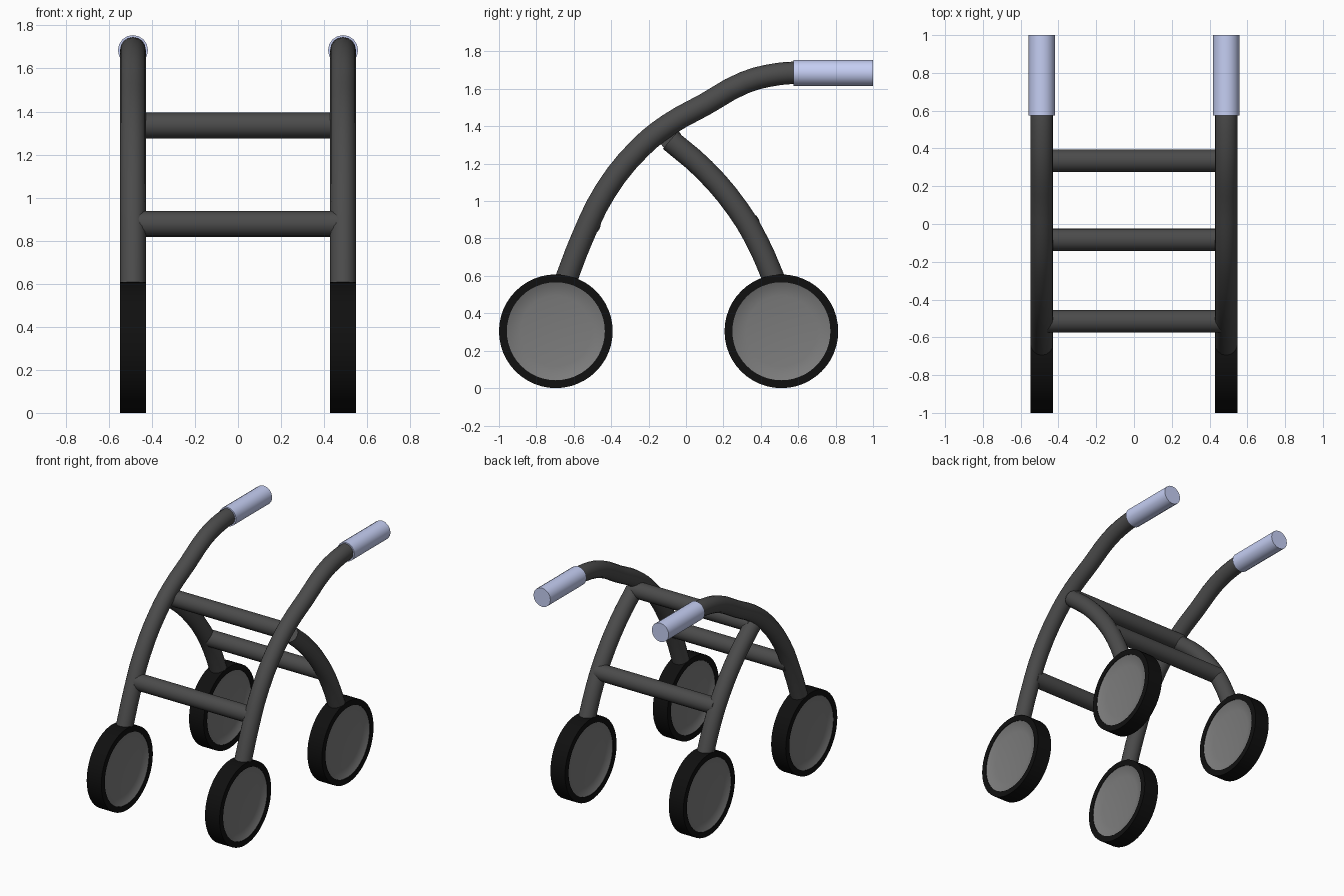
import bpy, bmesh
from math import pi, radians
from mathutils import Matrix, Vector

if "Cube" in bpy.data.objects:
    bpy.data.objects.remove(bpy.data.objects["Cube"])

X = 0.488          # side offset of the frame
R_TUBE = 0.06


def material(name, rgb):
    m = bpy.data.materials.new(name)
    m.diffuse_color = (*rgb, 1)
    m.use_nodes = True
    m.node_tree.nodes["Principled BSDF"].inputs["Base Color"].default_value = m.diffuse_color
    return m


DARK = material("dark_metal", (0.07, 0.07, 0.07))
RUBBER = material("black_rubber", (0.005, 0.005, 0.005))
HUB = material("hub_grey", (0.2, 0.2, 0.2))
GRIP = material("pale_blue_grip", (0.56, 0.62, 0.9))


def finish(ob, mat):
    ob.data.materials.clear()
    ob.data.materials.append(mat)
    bpy.ops.object.select_all(action='DESELECT')
    ob.select_set(True)
    bpy.context.view_layer.objects.active = ob
    bpy.ops.object.shade_smooth_by_angle(angle=radians(35))
    return ob


def rod(name, a, b, radius, mat):
    a, b = Vector(a), Vector(b)
    bpy.ops.mesh.primitive_cylinder_add(vertices=16, radius=radius, depth=(b - a).length,
                                        location=(a + b) / 2)
    ob = bpy.context.object
    ob.name = name
    ob.rotation_euler = (b - a).to_track_quat('Z', 'Y').to_euler()
    return finish(ob, mat)


def bent_tube(name, x, path):
    cu = bpy.data.curves.new(name, 'CURVE')
    cu.dimensions = '3D'
    cu.bevel_depth = R_TUBE
    cu.bevel_resolution = 6
    cu.use_fill_caps = True
    cu.resolution_u = 3
    sp = cu.splines.new('BEZIER')
    sp.bezier_points.add(len(path) - 1)
    for p, (y, z) in zip(sp.bezier_points, path):
        p.co = (x, y, z)
        p.handle_left_type = p.handle_right_type = 'AUTO'
    ob = bpy.data.objects.new(name, cu)
    bpy.context.collection.objects.link(ob)
    bpy.ops.object.select_all(action='DESELECT')
    ob.select_set(True)
    bpy.context.view_layer.objects.active = ob
    bpy.ops.object.convert(target='MESH')
    return finish(bpy.context.object, DARK)


def lathe(name, profile, centre, mat, closed):
    # profile of (x, radius) points spun round the axle
    bm = bmesh.new()
    vs = [bm.verts.new((x, 0, r)) for x, r in profile]
    es = [bm.edges.new(p) for p in zip(vs, vs[1:])]
    if closed:
        es.append(bm.edges.new((vs[-1], vs[0])))
    bmesh.ops.spin(bm, geom=vs + es, cent=(0, 0, 0), axis=(1, 0, 0),
                   angle=2 * pi, steps=48, use_merge=True)
    bmesh.ops.remove_doubles(bm, verts=bm.verts, dist=1e-5)
    bmesh.ops.recalc_face_normals(bm, faces=bm.faces)
    bmesh.ops.transform(bm, matrix=Matrix.Translation(centre), verts=bm.verts)
    me = bpy.data.meshes.new(name)
    bm.to_mesh(me)
    bm.free()
    ob = bpy.data.objects.new(name, me)
    bpy.context.collection.objects.link(ob)
    return finish(ob, mat)


FRONT_PATH = [(-0.645, 0.57), (-0.556, 0.80), (-0.43, 1.055), (-0.245, 1.285),
              (-0.085, 1.40), (0.10, 1.516), (0.316, 1.635), (0.50, 1.68), (0.62, 1.687)]
FRONT_PATH[4] = (-0.09, 1.41)
REAR_PATH = [(-0.085, 1.325), (0.096, 1.17), (0.278, 0.955), (0.385, 0.775), (0.475, 0.57)]
TYRE = [(-0.06, 0.262), (-0.06, 0.304), (0.06, 0.304), (0.06, 0.262)]
DISC = [(-0.034, 0), (-0.036, 0.19), (-0.044, 0.235), (-0.058, 0.265),
        (0.058, 0.265), (0.044, 0.235), (0.036, 0.19), (0.034, 0)]

for side, s in (("left", -1), ("right", 1)):
    # Curved side tubes and handle grips
    bent_tube(f"front_leg_{side}", s * X, FRONT_PATH)
    bent_tube(f"rear_leg_{side}", s * X, REAR_PATH)
    rod(f"grip_{side}", (s * X, 0.575, 1.685), (s * X, 1.0, 1.685), 0.07, GRIP)
    # Wheels: tyre with a dished hub
    for end, y in (("front", -0.696), ("rear", 0.51)):
        lathe(f"{end}_tyre_{side}", TYRE, (s * X, y, 0.304), RUBBER, True)
        lathe(f"{end}_hub_{side}", DISC, (s * X, y, 0.304), HUB, False)

# Crossbars joining the two sides
for name, y, z in (("front_crossbar", -0.515, 0.878), ("top_crossbar", -0.083, 1.335),
                   ("rear_crossbar", 0.335, 0.878)):
    rod(name, (-X, y, z), (X, y, z), R_TUBE, DARK)
